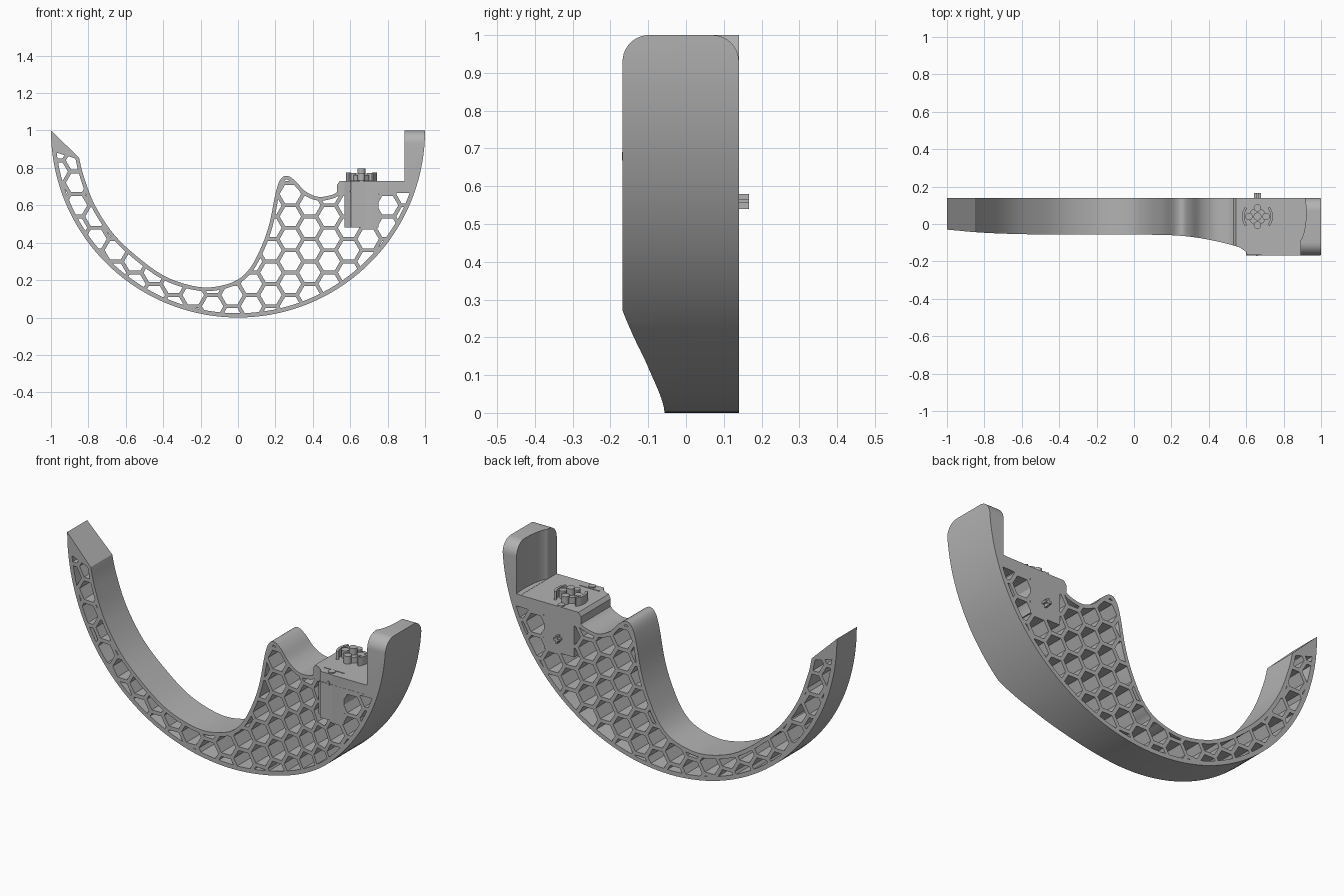
import bpy, bmesh, math
from mathutils import Vector

if "Cube" in bpy.data.objects:
    bpy.data.objects.remove(bpy.data.objects["Cube"])

grey = bpy.data.materials.new("plain_grey")
grey.use_nodes = True
grey.diffuse_color = (0.45, 0.45, 0.45, 1)
grey.node_tree.nodes["Principled BSDF"].inputs["Base Color"].default_value = grey.diffuse_color

PLACE = {
    "x": lambda p, t: (t, p[0], p[1]),
    "y": lambda p, t: (p[0], t, p[1]),
    "z": lambda p, t: (p[0], p[1], t),
}


def prism(name, outlines, axis, start, end):
    """Extrude one or more flat outlines along an axis."""
    bm = bmesh.new()
    for outline in outlines:
        face = bm.faces.new([bm.verts.new(PLACE[axis](p, start)) for p in outline])
        ext = bmesh.ops.extrude_face_region(bm, geom=[face], use_keep_orig=True)
        for v in ext["geom"]:
            if isinstance(v, bmesh.types.BMVert):
                v.co = v.co + Vector(PLACE[axis]((0, 0), end - start))
    bmesh.ops.recalc_face_normals(bm, faces=bm.faces)
    mesh = bpy.data.meshes.new(name)
    bm.to_mesh(mesh)
    bm.free()
    mesh.materials.append(grey)
    obj = bpy.data.objects.new(name, mesh)
    bpy.context.collection.objects.link(obj)
    return obj


def boolean(obj, tool, operation="DIFFERENCE"):
    """Apply a boolean and throw the tool away."""
    mod = obj.modifiers.new("cut", "BOOLEAN")
    mod.operation = operation
    mod.solver = "EXACT"
    mod.object = tool
    bpy.context.view_layer.objects.active = obj
    bpy.ops.object.modifier_apply(modifier=mod.name)
    bpy.data.objects.remove(tool)


def arc(cx, cy, r, a0, a1, n):
    return [(cx + r * math.cos(math.radians(a0 + (a1 - a0) * i / n)),
             cy + r * math.sin(math.radians(a0 + (a1 - a0) * i / n))) for i in range(n + 1)]


def ring(cx, cy, r, n):
    return arc(cx, cy, r, 0, 360, n)[:-1]


def box(x0, y0, x1, y1):
    return [(x0, y0), (x1, y0), (x1, y1), (x0, y1)]


def spline(points, steps=5):
    """Catmull-Rom curve through the points."""
    p = [Vector(q) for q in points]
    p = [2 * p[0] - p[1]] + p + [2 * p[-1] - p[-2]]
    out = []
    for a, b, c, d in zip(p, p[1:], p[2:], p[3:]):
        for i in range(steps):
            t = i / steps
            out.append(0.5 * (2 * b + (c - a) * t + (2 * a - 5 * b + 4 * c - d) * t * t
                              + (3 * b - a - 3 * c + d) * t ** 3))
    return out + [p[-2]]


BACK, FRONT = 0.14, -0.168

# Inner edge from the pointed tip, along the crescent, over the hump to the shelf
inner = spline([(-.85, .855), (-.825, .755), (-.765, .6), (-.66, .44), (-.52, .31),
                (-.39, .22), (-.255, .172), (-.14, .162), (-.015, .195), (.065, .265),
                (.13, .39), (.17, .51), (.2, .66), (.225, .735), (.26, .758),
                (.305, .732), (.36, .675), (.43, .645), (.5, .655), (.53, .67)])
shelf = [(.53, .71), (.545, .73), (.89, .73), (.89, 1.0)]
outline = list(inner) + shelf + arc(0, 1, 1, 0, -180, 72)
body = prism("crescent_body", [outline], "y", FRONT, BACK)

# Window area: the outline inset by the rim width
inset = []
for i, p in enumerate(inner):
    t = (inner[min(i + 1, len(inner) - 1)] - inner[max(i - 1, 0)]).normalized()
    inset.append(p + 0.02 * Vector((t.y, -t.x)))
inset += [(.57, .66)] + arc(0, 1, .977, -20, -173, 60)
window = prism("window_area", [inset], "y", -.4, .4)

# Honeycomb cells, kept clear of the rim and the solid mount
PITCH = 0.12
cells = []
for col in range(-13, 8):
    x = .28 + col * PITCH * math.sqrt(3) / 2
    for row in range(-5, 5):
        z = .54 + (row + (col % 2) / 2) * PITCH
        if math.hypot(x, z - 1) < 1.06:
            cells.append(ring(x, z, .0575, 6))
comb = prism("honeycomb_cells", cells, "y", -.5, .5)
boolean(comb, window, "INTERSECT")
boolean(comb, prism("mount_keepout", [box(.57, .48, .75, .9)], "y", -.6, .6))
boolean(body, comb)

# Front face sweeps back from the thick right side to the slim left side
sweep = spline([(-1.1, -.025), (-1, -.03), (-.8, -.047), (-.5, -.056), (0, -.057), (.2, -.06),
                (.35, -.075), (.5, -.106), (.6, -.138), (.69, -.17)], 4)
boolean(body, prism("front_sweep", [list(sweep) + [(.69, -.4), (-1.1, -.4)]], "z", -.2, 1.2))

# Rounded top corners and hollowed inner face of the upright arm
r = .07
for y, side in ((FRONT, 1), (BACK, -1)):
    corner = [(y - side * .05, 1 - r), (y - side * .05, 1.05), (y + side * r, 1.05)]
    curve = [(y + side * (r - u), v) for u, v in arc(0, 1 - r, r, 90, 0, 10)]
    boolean(body, prism("corner", [corner + curve], "x", .86, 1.1))
hollow = spline([(.905, .2), (.917, .12), (.92, .04), (.912, -.03), (.9, -.07), (.885, -.095)], 4)
boolean(body, prism("hollow", [list(hollow) + [(.86, -.095), (.86, .2)]], "z", .731, 1.1))

# Solid mount under the shelf, with a chamfered front corner
mount = prism("mount_block", [[(.57, 0), (.57, -.128), (.598, -.148), (.605, FRONT + .002),
                               (.75, FRONT + .002), (.75, 0)]], "z", .48, .73)

# Knob with four lobes, centre post and side brackets
kx, ky = .66, .04
prism("knob_hub", [ring(kx, ky, .046, 32)], "z", .72, .762)
lobes = [ring(kx + .046 * math.cos(a), ky + .046 * math.sin(a), .02, 16)
         for a in (0, math.pi / 2, math.pi, math.pi * 1.5)]
prism("knob_lobes", lobes, "z", .72, .772)
prism("knob_post", [ring(kx, ky, .021, 24)], "z", .72, .797)
brackets = [arc(kx, ky, .083, a - 38, a + 38, 10) + arc(kx, ky, .07, a + 38, a - 38, 10)
            for a in (0, 180)]
prism("knob_brackets", brackets, "z", .72, .775)

# Screws on the shelf, thin front seam and the cross pin at the back
prism("shelf_screws", [ring(kx, .122, .018, 16), ring(kx, -.142, .018, 16)], "z", .72, .736)
prism("shelf_seam", [box(.6, -.122, .72, -.117)], "z", .725, .733)
prism("front_seam", [box(.6, .672, .88, .677)], "y", FRONT - .001, FRONT + .02)
prism("front_slot", [box(.652, .668, .664, .69)], "y", FRONT - .002, FRONT + .02)
prism("back_pin", [box(.642, .555, .678, .566), box(.655, .54, .665, .58)], "y", .12, .167)

# Smooth curved walls, keep corners crisp
bpy.ops.object.select_all(action="DESELECT")
for obj in bpy.context.collection.objects:
    if obj.type == "MESH" and obj.data.materials and obj.data.materials[0] == grey:
        obj.select_set(True)
        bpy.context.view_layer.objects.active = obj
bpy.ops.object.shade_smooth_by_angle(angle=math.radians(30))
